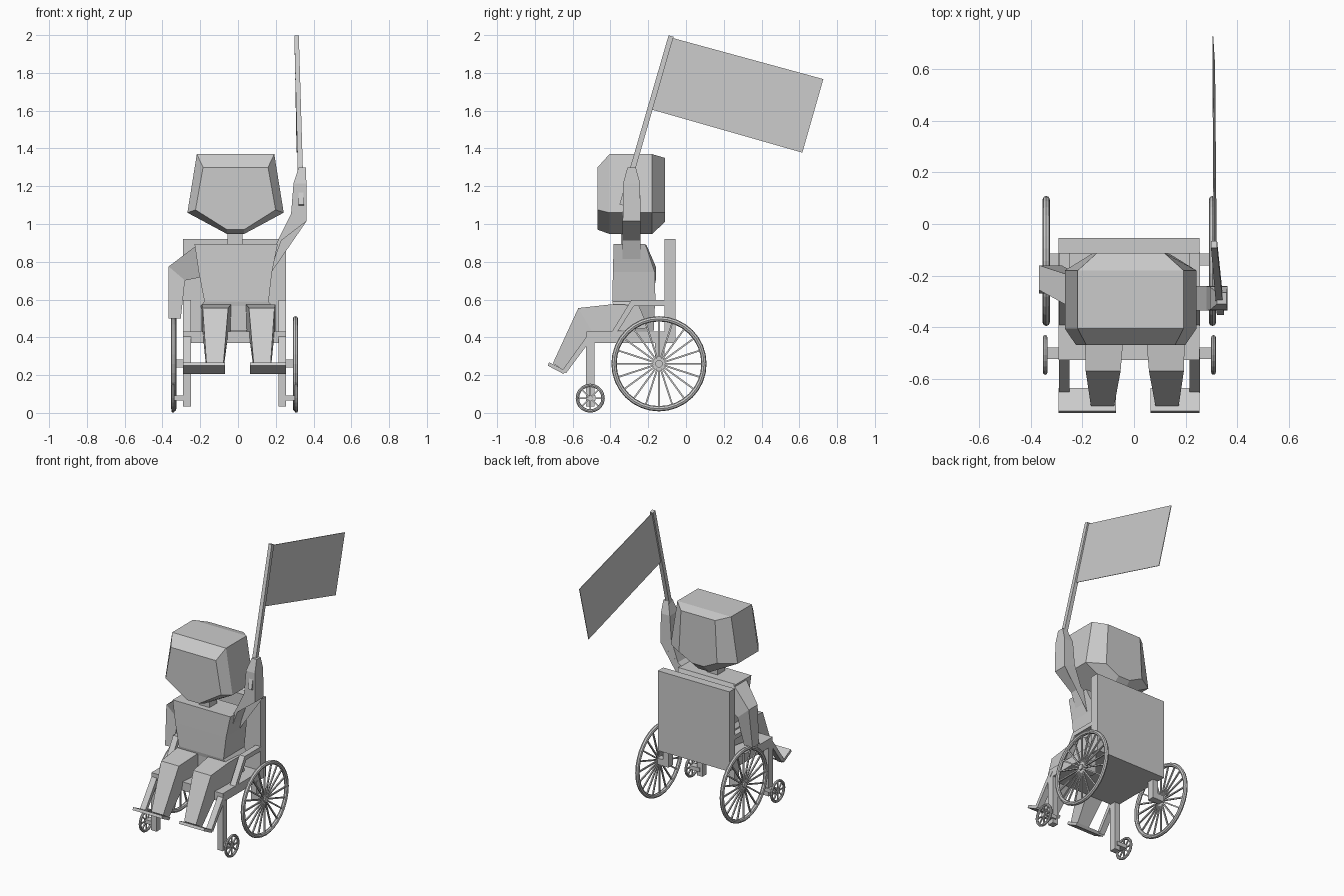
import bpy, bmesh
from math import pi
from mathutils import Vector, Matrix

if "Cube" in bpy.data.objects:
    bpy.data.objects.remove(bpy.data.objects["Cube"])

CX = -0.018  # centre line of the chair


def finish(name, bm):
    bmesh.ops.recalc_face_normals(bm, faces=bm.faces)
    me = bpy.data.meshes.new(name)
    bm.to_mesh(me)
    bm.free()
    ob = bpy.data.objects.new(name, me)
    bpy.context.collection.objects.link(ob)
    return ob


def loft(name, rings):
    """Skin a list of equal-length point rings and cap both ends."""
    bm = bmesh.new()
    rows = [[bm.verts.new(p) for p in r] for r in rings]
    n = len(rows[0])
    for a, b in zip(rows, rows[1:]):
        for i in range(n):
            j = (i + 1) % n
            bm.faces.new((a[i], a[j], b[j], b[i]))
    bm.faces.new(rows[0])
    bm.faces.new(rows[-1])
    return finish(name, bm)


def prism(name, profile, x0, x1):
    """Extrude a (y, z) profile along x."""
    return loft(name, [[(x, y, z) for y, z in profile] for x in (x0, x1)])


def box(name, x0, x1, y0, y1, z0, z1):
    return prism(name, [(y0, z0), (y1, z0), (y1, z1), (y0, z1)], x0, x1)


def ring(c, u, v):
    c, u, v = Vector(c), Vector(u), Vector(v)
    return [c - u - v, c + u - v, c + u + v, c - u + v]


def level(x0, x1, y0, y1, z):
    return [(x0, y0, z), (x1, y0, z), (x1, y1, z), (x0, y1, z)]


def wheel(name, loc, radius, tube, tube_segments, count, spoke, hub):
    # tyre
    bpy.ops.mesh.primitive_torus_add(
        major_segments=tube_segments, minor_segments=8, location=loc,
        rotation=(0, pi / 2, 0), major_radius=radius - tube, minor_radius=tube)
    bpy.context.object.name = name + "_rim"
    # spokes and hub
    bm = bmesh.new()
    length = radius - tube
    for i in range(count):
        m = (Matrix.Translation(loc) @ Matrix.Rotation(2 * pi * i / count, 4, 'X')
             @ Matrix.Translation((0, 0, length / 2))
             @ Matrix.Diagonal((spoke, spoke, length, 1)))
        bmesh.ops.create_cube(bm, size=1, matrix=m)
    bmesh.ops.create_cone(
        bm, cap_ends=True, segments=10, radius1=hub, radius2=hub, depth=tube * 2,
        matrix=Matrix.Translation(loc) @ Matrix.Rotation(pi / 2, 4, 'Y'))
    finish(name + "_spokes", bm)


# chair seat and back
box("seat", -0.292, 0.253, -0.527, -0.058, 0.37, 0.43)
box("backrest", -0.292, 0.253, -0.114, -0.055, 0.37, 0.92)

# paired chair parts
for s, side in ((-1, "left"), (1, "right")):
    def span(a, b):
        return sorted((CX + s * a, CX + s * b))
    rail = span(0.232, 0.273)
    prism("armrest_" + side,
          [(-.11, .597), (-.29, .597), (-.395, .425), (-.365, .425), (-.275, .567), (-.11, .567)],
          *rail)
    box("front_leg_" + side, *rail, -0.53, -0.485, 0.035, 0.375)
    box("rear_leg_" + side, *rail, -0.163, -0.114, 0.24, 0.375)
    box("rear_axle_" + side, *span(0.235, 0.325), -0.16, -0.115, 0.24, 0.283)
    box("caster_axle_" + side, *span(0.25, 0.325), -0.523, -0.478, 0.065, 0.092)
    prism("footrest_hanger_" + side,
          [(-.655, .225), (-.635, .21), (-.49, .405), (-.515, .42)], *rail)
    prism("footrest_" + side,
          [(-.732, .25), (-.65, .207), (-.635, .222), (-.725, .268)],
          *((-0.292, -0.07) if s < 0 else (0.064, 0.253)))
    wheel("big_wheel_" + side, (CX + s * 0.322, -0.143, 0.26), 0.252, 0.014, 32, 20, 0.009, 0.02)
    wheel("caster_" + side, (CX + s * 0.326, -0.507, 0.078), 0.077, 0.009, 20, 8, 0.008, 0.014)

# torso and neck
loft("torso", [level(-0.15, 0.14, -0.38, -0.17, 0.435),
               level(-0.20, 0.18, -0.385, -0.165, 0.565),
               level(-0.178, 0.162, -0.39, -0.162, 0.59),
               level(-0.208, 0.18, -0.387, -0.165, 0.745),
               level(-0.23, 0.21, -0.383, -0.215, 0.893)])
box("neck", -0.055, 0.025, -0.345, -0.265, 0.87, 0.97)


# head: five-sided sections from face to back
def head_section(y, top, zt, wide, zw, chin, zc):
    c = -0.013
    return [(c - top, y, zt), (c - wide, y, zw), (c - chin, y, zc),
            (c + chin, y, zc), (c + wide, y, zw), (c + top, y, zt)]


loft("head", [head_section(-0.468, 0.172, 1.30, 0.212, 1.075, 0.045, 0.97),
              head_section(-0.405, 0.205, 1.37, 0.255, 1.06, 0.045, 0.947),
              head_section(-0.180, 0.205, 1.37, 0.255, 1.06, 0.045, 0.947),
              head_section(-0.112, 0.130, 1.35, 0.145, 1.06, 0.045, 1.01)])

# legs: hip, knee and ankle sections
for s, side in ((-1, "left"), (1, "right")):
    def leg_ring(a, b, top, bottom):
        x0, x1 = 0.003 + s * a, 0.003 + s * b
        return [(x0, *top), (x1, *top), (x1, *bottom), (x0, *bottom)]
    loft("leg_" + side, [leg_ring(0.035, 0.19, (-.25, .57), (-.20, .45)),
                         leg_ring(0.04, 0.195, (-.39, .575), (-.34, .435)),
                         leg_ring(0.055, 0.19, (-.57, .555), (-.49, .42)),
                         leg_ring(0.08, 0.17, (-.705, .262), (-.64, .222))])

# arm resting on the wheel
loft("resting_arm", [ring((-0.20, -0.275, 0.805), (0.015, 0, -0.085), (0, 0.065, 0)),
                     ring((-0.324, -0.208, 0.738), (0.043, 0, -0.037), (0, 0.048, 0)),
                     ring((-0.335, -0.235, 0.50), (0.032, 0, 0), (0, 0.035, 0))])

# raised arm and hand
loft("raised_arm", [ring((0.18, -0.288, 0.805), (0.02, 0, 0.085), (0, 0.048, 0)),
                    ring((0.322, -0.288, 1.035), (0.041, 0, -0.02), (0, 0.047, 0)),
                    ring((0.328, -0.288, 1.215), (0.034, 0, 0), (0, 0.045, 0)),
                    ring((0.340, -0.288, 1.30), (0.019, 0, 0), (0, 0.022, 0))])

# flag pole and flag
loft("flag_pole", [ring((0.335, -0.338, 1.10), (0.014, 0, 0), (0, 0.014, -0.004)),
                   ring((0.310, -0.079, 1.995), (0.012, 0, 0), (0, 0.013, -0.004))])
corners = [(0.31, -.072, 1.985), (0.305, .727, 1.767), (0.312, .616, 1.378), (0.319, -.185, 1.607)]
loft("flag", [[(x + d, y, z) for x, y, z in corners] for d in (-0.002, 0.002)])
